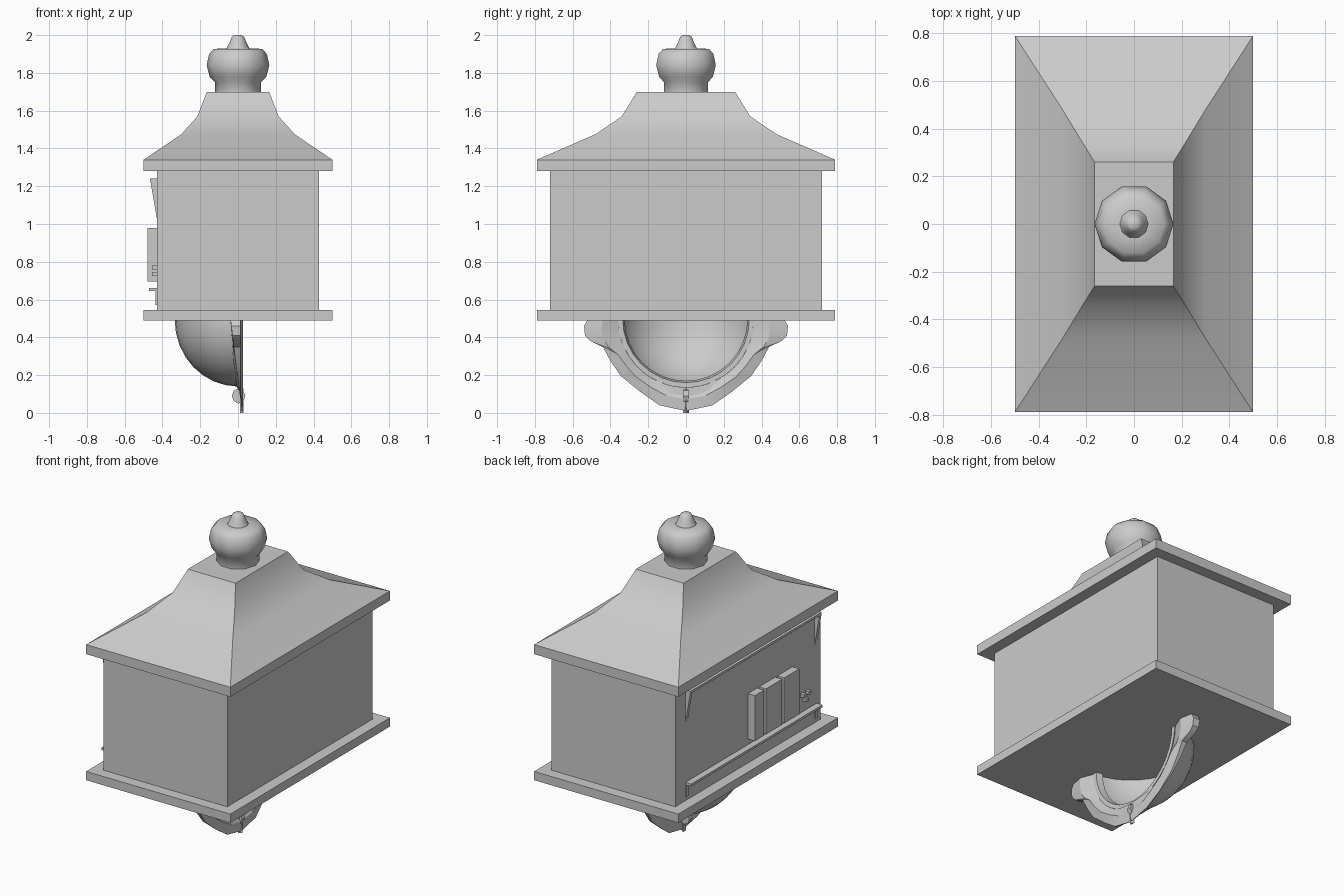
import bpy, bmesh, math

if "Cube" in bpy.data.objects:
    bpy.data.objects.remove(bpy.data.objects["Cube"])


def make(name, verts, faces, smooth=None):
    me = bpy.data.meshes.new(name)
    me.from_pydata(verts, [], faces)
    bm = bmesh.new()
    bm.from_mesh(me)
    bmesh.ops.recalc_face_normals(bm, faces=bm.faces)
    bm.to_mesh(me)
    bm.free()
    ob = bpy.data.objects.new(name, me)
    bpy.context.collection.objects.link(ob)
    if smooth:
        bpy.ops.object.select_all(action='DESELECT')
        ob.select_set(True)
        bpy.context.view_layer.objects.active = ob
        bpy.ops.object.shade_smooth_by_angle(angle=math.radians(smooth))
    return ob


def loft(name, rings, smooth=None, caps=True):
    """Join equal-length closed rings into a skin."""
    n = len(rings[0])
    verts = [v for r in rings for v in r]
    faces = [(i * n + j, i * n + (j + 1) % n, (i + 1) * n + (j + 1) % n, (i + 1) * n + j)
             for i in range(len(rings) - 1) for j in range(n)]
    if caps:
        faces += [tuple(range(n)), tuple(range(len(verts) - n, len(verts)))]
    return make(name, verts, faces, smooth)


def rect(x, y, z):
    return [(-x, -y, z), (x, -y, z), (x, y, z), (-x, y, z)]


def box(name, x0, x1, y0, y1, z0, z1):
    return loft(name, [[(x0, y0, z), (x1, y0, z), (x1, y1, z), (x0, y1, z)] for z in (z0, z1)])


def circle(r, z, n=10):
    return [(r * math.cos(2 * math.pi * i / n), r * math.sin(2 * math.pi * i / n), z) for i in range(n)]


# Main housing: base slab, body, eave slab, flared roof
box("base_slab", -0.5, 0.5, -0.79, 0.79, 0.49, 0.545)
box("body", -0.43, 0.43, -0.72, 0.72, 0.54, 1.285)
box("eave_slab", -0.5, 0.5, -0.79, 0.79, 1.28, 1.34)
loft("roof", [rect(0.5, 0.79, 1.34), rect(0.30, 0.48, 1.475),
              rect(0.215, 0.34, 1.57), rect(0.165, 0.26, 1.70)], 30)

# Turned finial
finial = [(0.122, 1.69), (0.122, 1.75), (0.15, 1.78), (0.166, 1.84), (0.153, 1.90),
          (0.128, 1.927), (0.06, 1.93), (0.045, 1.96), (0.033, 1.99), (0.018, 2.0)]
loft("finial", [circle(r, z) for r, z in finial], 50)

# Left side: awning with triangular end brackets, sill and its legs
box("awning", -0.465, -0.43, -0.68, 0.62, 1.225, 1.24)
for i, y in enumerate((-0.68, 0.60)):
    loft(f"awning_bracket_{i}", [[(-0.465, v, 1.235), (-0.425, v, 1.235), (-0.43, v, 1.03)]
                                 for v in (y, y + 0.02)])
    box(f"sill_leg_{i}", -0.437, -0.425, y, y + 0.02, 0.57, 0.65)
box("sill", -0.47, -0.425, -0.68, 0.62, 0.645, 0.66)

# Plain raised plaques and three studs
for i, (y0, y1) in enumerate(((-0.09, 0.0), (-0.27, -0.11), (-0.44, -0.29))):
    box(f"plaque_{i}", -0.478, -0.425, y0, y1, 0.695, 0.98)
for i, (y, z) in enumerate(((-0.53, 0.77), (-0.58, 0.77), (-0.555, 0.735))):
    box(f"stud_{i}", -0.455, -0.425, y - 0.012, y + 0.012, z - 0.01, z + 0.01)

# Hanging bowl: quarter sphere open towards +x, closed above by the base slab
M, N = 16, 8
verts, faces = [], []
for i in range(N + 1):
    b = math.pi / 2 * i / N
    for j in range(M + 1):
        a = math.pi * j / M
        verts.append((-0.335 * math.sin(b) * math.sin(a),
                      0.355 * math.cos(a),
                      0.492 - 0.352 * math.cos(b) * math.sin(a)))
for i in range(N):
    for j in range(M):
        k = i * (M + 1) + j
        faces.append((k, k + 1, k + M + 2, k + M + 1))
bowl = make("hanging_bowl", verts, faces, 40)
bm = bmesh.new()
bm.from_mesh(bowl.data)
bmesh.ops.remove_doubles(bm, verts=bm.verts, dist=0.0005)
bm.to_mesh(bowl.data)
bm.free()

# Sculpted collar around the bowl opening, with a ridge along its middle
half = [(0.52, 0.495), (0.54, 0.46), (0.535, 0.41), (0.505, 0.38), (0.44, 0.35), (0.40, 0.275),
        (0.345, 0.195), (0.24, 0.11), (0.14, 0.04), (0.0, 0.01)]
outline = half + [(-y, z) for y, z in half[-2::-1]]
sections = []
for j, (y, z) in enumerate(outline):
    a = math.pi * j / (len(outline) - 1)
    iy, iz = 0.36 * math.cos(a), 0.495 - 0.36 * math.sin(a)
    back = 0.02 - 0.06 * (z - 0.01) / 0.485
    sections.append([(-0.005, iy, iz), (0.027, (iy + y) / 2, (iz + z) / 2),
                     (0.024 if z < 0.05 else 0.012, y, z), (back, y, z), (back, iy, iz)])
loft("collar", sections, 25)

# Narrow inner lip of the bowl
lip = []
for j in range(M + 1):
    a = math.pi * j / M
    lip.append([(x, r * math.cos(a), 0.495 - (r + dz) * math.sin(a))
                for x, r, dz in ((0.0, 0.36, 0), (0.0, 0.335, 0), (-0.04, 0.325, 0), (-0.04, 0.345, 0))])
loft("bowl_lip", lip, 25)

# Small clasp at the lowest point
loft("clasp", [[(0.003 + 0.036 * math.cos(t * math.pi / 4), y, 0.09 + 0.04 * math.sin(t * math.pi / 4))
                for t in range(8)] for y in (-0.014, 0.014)])
loft("clasp_spike", [[(0.01, -w, z), (0.03, 0, z), (0.01, w, z)] for w, z in ((0.016, 0.0), (0.003, 0.13))])
